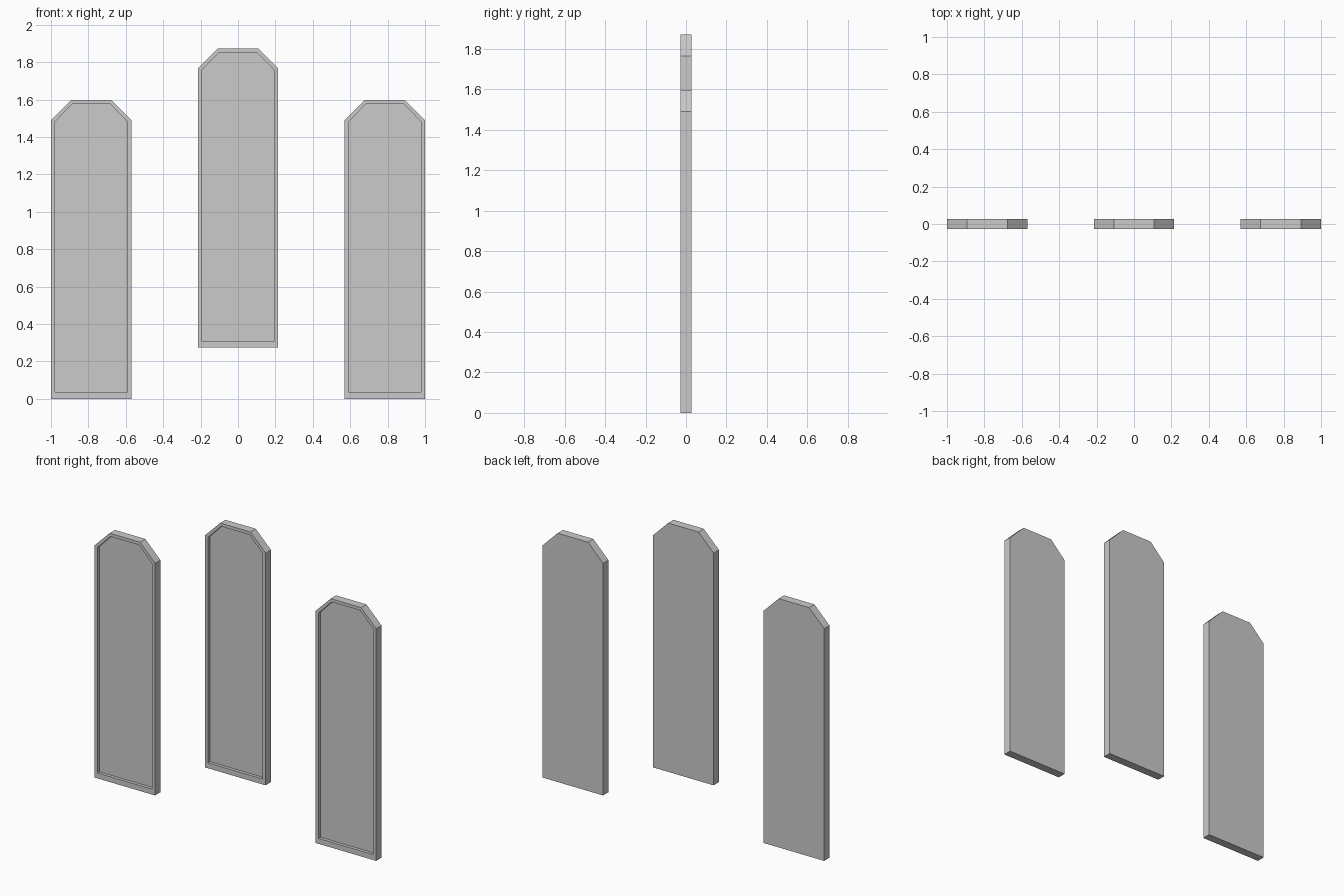
import bpy, bmesh

if "Cube" in bpy.data.objects:
    bpy.data.objects.remove(bpy.data.objects["Cube"])

HALF_DEPTH = 0.027
RECESS = 0.02


def outline(half_w, bottom, shoulder, top, top_half):
    """Tall panel outline with two clipped top corners, in x and z."""
    return [(-half_w, bottom), (half_w, bottom), (half_w, shoulder),
            (top_half, top), (-top_half, top), (-half_w, shoulder)]


def panel_mesh():
    bm = bmesh.new()
    outer = outline(0.215, 0.0, 1.49, 1.597, 0.108)
    inner = outline(0.194, 0.035, 1.481, 1.577, 0.101)

    def ring(points, y):
        return [bm.verts.new((x, y, z)) for x, z in points]

    # Back edge, front edge, inner rim, recessed field
    rings = [ring(outer, HALF_DEPTH), ring(outer, -HALF_DEPTH),
             ring(inner, -HALF_DEPTH), ring(inner, -HALF_DEPTH + RECESS)]
    bm.faces.new(rings[0])
    for a, b in zip(rings, rings[1:]):
        for i in range(6):
            j = (i + 1) % 6
            bm.faces.new((a[i], a[j], b[j], b[i]))
    bm.faces.new(rings[-1])
    bmesh.ops.recalc_face_normals(bm, faces=bm.faces)
    mesh = bpy.data.meshes.new("framed_panel")
    bm.to_mesh(mesh)
    bm.free()
    return mesh


# Three identical panels, the middle one raised
mesh = panel_mesh()
for name, x, z in (("left_panel", -0.785, 0.0),
                   ("centre_panel", 0.0, 0.275),
                   ("right_panel", 0.785, 0.0)):
    panel = bpy.data.objects.new(name, mesh)
    panel.location = (x, 0, z)
    bpy.context.collection.objects.link(panel)
